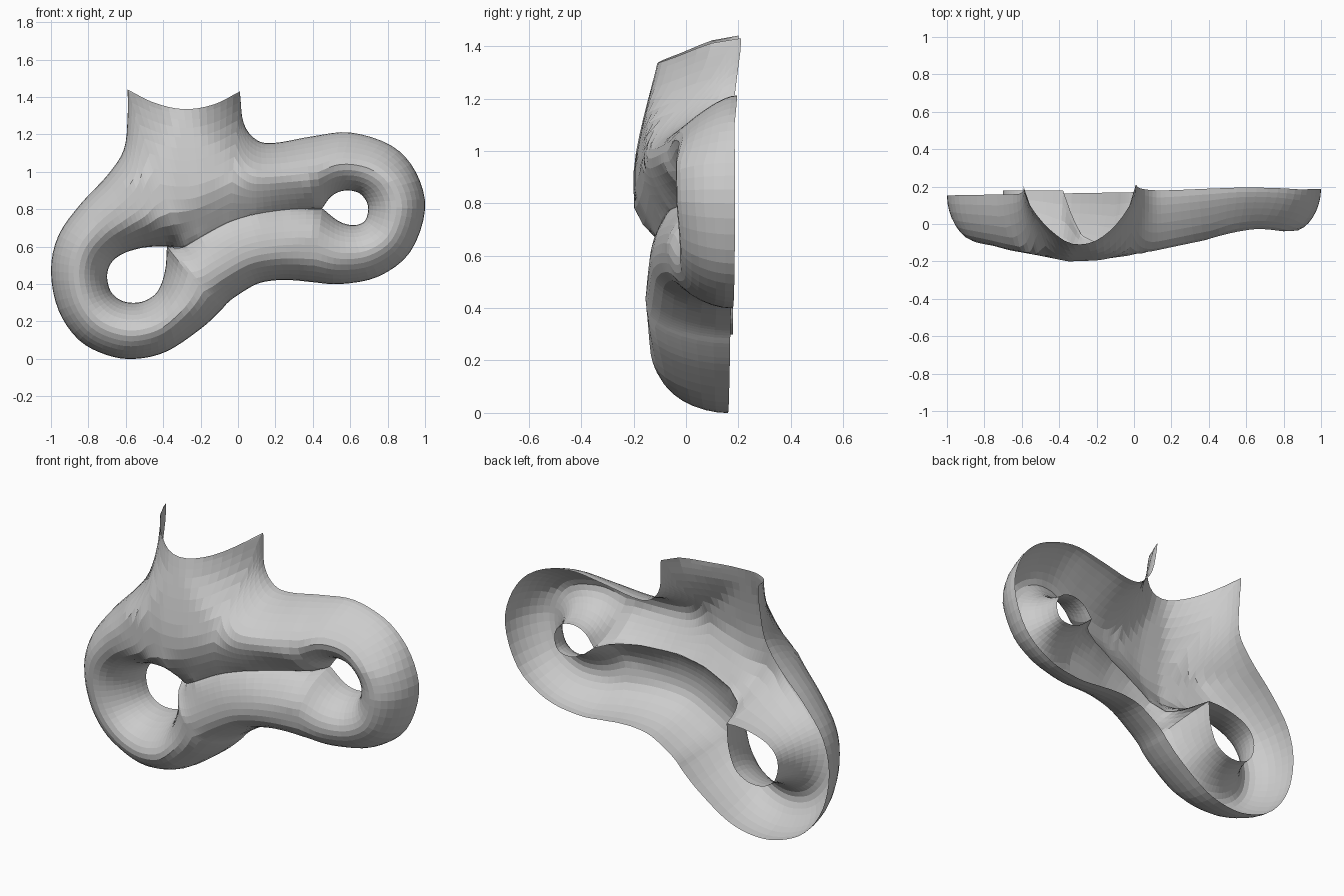
import bpy, math
from mathutils import Vector

if "Cube" in bpy.data.objects:
    bpy.data.objects.remove(bpy.data.objects["Cube"])

# Outer rim stations (x, z): from the neck's left tip, anticlockwise
OUTER = [(-.59, 1.44), (-.59, 1.3), (-.61, 1.12), (-.7, .98), (-.84, .83), (-.96, .66), (-1, .47),
         (-.96, .26), (-.85, .1), (-.7, .02), (-.55, 0), (-.38, .04), (-.2, .16), (-.1, .25),
         (-.06, .295), (-.01, .335), (.1, .4), (.2, .42), (.3, .42), (.4, .41), (.55, .4), (.75, .44),
         (.92, .57), (1, .8), (.95, 1), (.82, 1.14), (.6, 1.21), (.4, 1.19), (.2, 1.155), (.1, 1.17),
         (.03, 1.26), (.01, 1.43), (-.13, 1.36), (-.29, 1.335), (-.45, 1.37)]
# Matching inner stations: left hole, valley, right hole, valley back
INNER = [(-.3, .595), (-.38, .6), (-.45, .6), (-.53, .59), (-.62, .56), (-.68, .51), (-.7, .44),
         (-.68, .36), (-.63, .315), (-.57, .3), (-.5, .31), (-.43, .36), (-.39, .47), (-.38, .6),
         (-.3, .595), (-.2, .65), (-.05, .73), (.1, .775), (.28, .8), (.45, .805), (.54, .735), (.62, .715),
         (.68, .74), (.695, .82), (.65, .885), (.57, .9), (.5, .87), (.45, .805), (.28, .8), (.1, .775),
         (.03, .757), (-.05, .73), (-.12, .695), (-.2, .65), (-.25, .62)]
N, SUB, ROWS = len(OUTER), 4, 16
NECK_L, NECK_R = 0, 31


def spline(pts, corners):
    """Closed Catmull-Rom curve with sharp corners."""
    out = []
    p = [Vector(q) for q in pts]
    for i in range(N):
        j = (i + 1) % N
        b, c = p[i], p[j]
        a = 2 * b - c if i in corners else p[i - 1]
        d = 2 * c - b if j in corners else p[(j + 1) % N]
        for s in range(SUB):
            t = s / SUB
            out.append(.5 * (2 * b + (c - a) * t + (2 * a - 5 * b + 4 * c - d) * t * t
                             + (3 * b - a - 3 * c + d) * t ** 3))
    return out


def table(keys, x):
    """Piecewise linear lookup."""
    if x <= keys[0][0]:
        return keys[0][1]
    for (x0, y0), (x1, y1) in zip(keys, keys[1:]):
        if x <= x1:
            return y0 + (y1 - y0) * (x - x0) / (x1 - x0)
    return keys[-1][1]


def nearest(p, segs):
    """Distance to a chain of segments."""
    best = 9
    for a, b in segs:
        e = b - a
        t = max(0, min(1, (p - a).dot(e) / max(e.length_squared, 1e-9)))
        best = min(best, (p - a - e * t).length)
    return best


def roll(d, w, soft):
    """Rise over width w: quarter ellipse, mixed with a softer sine."""
    s = max(0, min(d / w, 1))
    return (1 - soft) * math.sqrt(1 - (1 - s) ** 2) + soft * math.sin(s * math.pi / 2)


outer = spline(OUTER, {NECK_L, NECK_R})
inner = spline(INNER, {1, 13, 19, 27})
M = len(outer)
side_segs = [(outer[i], outer[i + 1]) for i in range(NECK_R * SUB)]   # the neck's top edge is open
hole_segs = [(inner[i], inner[(i + 1) % M]) for i in range(M)]

CREST_X = [(-1, .09), (-.75, .075), (-.5, .03), (-.35, .0), (-.2, .005), (.1, .05), (.4, .11), (.65, .15), (1, .17)]
CREST_Z = [(.1, .075), (.35, .05), (.6, .02), (.8, 0), (.95, 0), (1.1, .03), (1.34, .09)]
VALLEY = [(-.38, .18), (-.33, .04), (-.28, -.06), (-.2, -.1), (-.05, -.09), (.1, -.06), (.28, .01), (.4, .08), (.45, .18)]
SLOT = [(-.4, 0), (-.25, 1), (.25, 1), (.45, 0)]      # 1 along the valley, 0 at the holes


def depth(p):
    x, z = p
    crest = -.2 + table(CREST_X, x) + table(CREST_Z, z)
    rim = .17 + .017 * x + table([(1.1, 0), (1.4, .04)], z)
    d_out, d_in = nearest(p, side_segs), nearest(p, hole_segs)
    # blend the inner edge's height and shape from all nearby edge points
    wsum = v = slot = 0
    for q in inner:
        w = 1 / ((p - q).length_squared + 1e-6) ** 2
        wsum += w
        v += w * table(VALLEY, q.x)
        slot += w * table(SLOT, q.x)
    v, slot = v / wsum, slot / wsum
    neck = table([(.95, 0), (1.25, 1)], z)
    e_out = roll(d_out, .145 + .155 * neck, .1 + .2 * neck)
    e_in = roll(d_in, .17 + .04 * slot, .25 + .65 * slot)
    return crest + (rim - crest) * (1 - e_out) + (v - crest) * (1 - e_in)


# Shell: columns run from the outer rim to the holes and the valley
verts, faces = [], []
for a, b in zip(outer, inner):
    for k in range(ROWS + 1):
        p = a.lerp(b, (1 - math.cos(math.pi * k / ROWS)) / 2)
        verts.append((p.x, depth(p), p.y))
R = ROWS + 1
for i in range(M):
    j = (i + 1) % M
    for k in range(ROWS):
        faces.append((i * R + k, j * R + k, j * R + k + 1, i * R + k + 1))

mesh = bpy.data.meshes.new("two_hole_shell")
mesh.from_pydata(verts, [], faces)
mesh.validate()
shell = bpy.data.objects.new("two_hole_shell", mesh)
bpy.context.collection.objects.link(shell)

grey = bpy.data.materials.new("light grey")
grey.diffuse_color = (.6, .6, .6, 1)
grey.use_nodes = True
grey.node_tree.nodes["Principled BSDF"].inputs["Base Color"].default_value = grey.diffuse_color
mesh.materials.append(grey)
